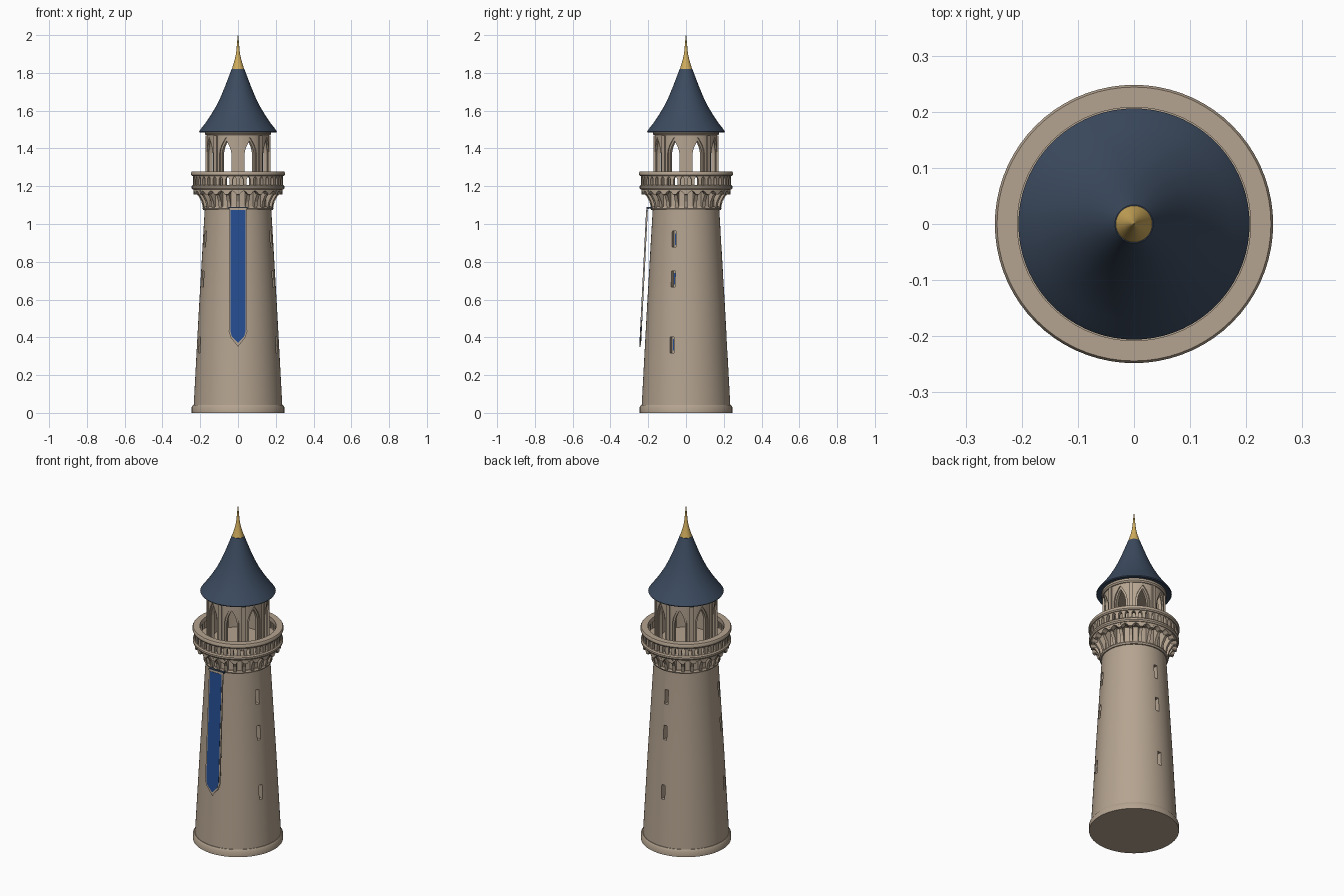
import bpy, bmesh
from math import sin, cos, pi, radians
from mathutils import Matrix, Vector

if "Cube" in bpy.data.objects:
    bpy.data.objects.remove(bpy.data.objects["Cube"], do_unlink=True)


def material(name, rgb):
    m = bpy.data.materials.new(name)
    m.use_nodes = True
    m.diffuse_color = (*rgb, 1)
    m.node_tree.nodes["Principled BSDF"].inputs["Base Color"].default_value = (*rgb, 1)
    return m


STONE = material("warm stone", (0.46, 0.37, 0.28))
SLATE = material("slate blue", (0.045, 0.07, 0.115))
GOLD = material("gold", (0.64, 0.42, 0.11))
CLOTH = material("banner blue", (0.018, 0.075, 0.28))


def finish(bm, name, mat, smooth=True):
    mesh = bpy.data.meshes.new(name)
    bm.to_mesh(mesh)
    bm.free()
    mesh.materials.append(mat)
    ob = bpy.data.objects.new(name, mesh)
    bpy.context.collection.objects.link(ob)
    if smooth:
        bpy.ops.object.select_all(action='DESELECT')
        ob.select_set(True)
        bpy.context.view_layer.objects.active = ob
        bpy.ops.object.shade_smooth_by_angle(angle=radians(35))
    return ob


def lathe(name, profile, mat, segs=72):
    """Spin a closed (radius, height) outline around z."""
    bm = bmesh.new()
    rings = [[bm.verts.new((r * cos(2 * pi * i / segs), r * sin(2 * pi * i / segs), z))
              for i in range(segs)] for r, z in profile]
    for k, ring in enumerate(rings):
        nxt = rings[(k + 1) % len(rings)]
        if profile[k][0] == 0 and profile[(k + 1) % len(rings)][0] == 0:
            continue
        for i in range(segs):
            j = (i + 1) % segs
            bm.faces.new((ring[i], ring[j], nxt[j], nxt[i]))
    bmesh.ops.remove_doubles(bm, verts=bm.verts, dist=1e-5)
    bmesh.ops.recalc_face_normals(bm, faces=bm.faces)
    return finish(bm, name, mat)


def arcade(name, r_in, r_out, z0, spring, apex, z1, bays, opening, steps=10):
    """Round wall pierced by a ring of pointed arches, with a pier at the front."""
    bm = bmesh.new()
    jamb = (1 - opening) / 2
    pts = [(0, z0), (jamb, z0)]
    for s in range(steps + 1):
        u = 2 * s / steps - 1
        pts.append((jamb + opening * s / steps,
                    spring + (apex - spring) * (1 - abs(u)) ** 0.6))
    pts += [(1 - jamb, z0), (1, z0)]

    def corners(bay, t, z):
        a = (bay + t) * 2 * pi / bays - pi / 2
        return [bm.verts.new((r * cos(a), r * sin(a), h))
                for r, h in ((r_out, z), (r_in, z), (r_out, z1), (r_in, z1))]

    for bay in range(bays):
        cols = [corners(bay, t, z) for t, z in pts]
        for k in range(len(pts) - 1):
            a, b = cols[k], cols[k + 1]
            bm.faces.new((b[0], a[0], a[1], b[1]))
            if pts[k][0] != pts[k + 1][0]:
                bm.faces.new((a[0], b[0], b[2], a[2]))
                bm.faces.new((b[1], a[1], a[3], b[3]))
                bm.faces.new((a[2], b[2], b[3], a[3]))
    bmesh.ops.remove_doubles(bm, verts=bm.verts, dist=1e-5)
    return finish(bm, name, STONE)


def add_box(bm, size, centre, angle=0):
    """Box with x pointing outward, turned around z."""
    m = Matrix.Rotation(angle, 4, 'Z') @ Matrix.Translation(centre) @ Matrix.Diagonal((*size, 1))
    bmesh.ops.create_cube(bm, size=1, matrix=m)


def add_plate(bm, outline, thickness, place):
    """Extrude a flat outline by a thickness; place maps (u, v, depth) to space."""
    front = [bm.verts.new(place(u, v, -thickness / 2)) for u, v in outline]
    back = [bm.verts.new(place(u, v, thickness / 2)) for u, v in outline]
    bm.faces.new(front)
    bm.faces.new(back[::-1])
    for i in range(len(outline)):
        j = (i + 1) % len(outline)
        bm.faces.new((front[j], front[i], back[i], back[j]))
    bmesh.ops.recalc_face_normals(bm, faces=bm.faces)


# Base and tapering shaft
lathe("plinth", [(0, 0), (0.245, 0), (0.245, 0.032), (0.238, 0.042), (0, 0.042)], STONE)
shaft = lathe("tower_shaft", [(0, 0.03), (0.235, 0.03), (0.207, 0.55), (0.176, 1.08),
                              (0.176, 1.19), (0, 1.19)], STONE)

# Narrow window slits on both sides and the back
cutter_bm, pane_bm = bmesh.new(), bmesh.new()
for angle in (radians(-20), radians(90), radians(200)):
    for z in (0.36, 0.71, 0.92):
        r = 0.235 - 0.057 * z
        add_box(cutter_bm, (0.06, 0.022, 0.085), (r, 0, z), angle)
        add_box(pane_bm, (0.006, 0.01, 0.06), (r - 0.028, 0, z), angle)
cutter = finish(cutter_bm, "slit_cutter", STONE, False)
cutter.hide_render = True
cutter.hide_viewport = True
cut = shaft.modifiers.new("slits", 'BOOLEAN')
cut.operation = 'DIFFERENCE'
cut.solver = 'EXACT'
cut.object = cutter
finish(pane_bm, "slit_panes", CLOTH, False)

# Corbelled gallery
lathe("corbel_ring", [(0.16, 1.073), (0.183, 1.073), (0.188, 1.082), (0.183, 1.092), (0.16, 1.092)], STONE)
BRACKETS = 24
bm = bmesh.new()
corbel = [(0.165, 1.085), (0.186, 1.085), (0.194, 1.12), (0.211, 1.15),
          (0.236, 1.17), (0.236, 1.188), (0.165, 1.188)]
for i in range(BRACKETS):
    turn = Matrix.Rotation(2 * pi * i / BRACKETS - pi / 2, 4, 'Z')
    add_plate(bm, corbel, 0.018, lambda u, v, d: turn @ Vector((u, d, v)))
finish(bm, "corbel_brackets", STONE, False)
arcade("corbel_arches", 0.205, 0.236, 1.156, 1.16, 1.176, 1.188, BRACKETS, 0.64, 6)
lathe("gallery_floor", [(0, 1.182), (0.24, 1.182), (0.246, 1.19), (0.246, 1.2),
                        (0.24, 1.207), (0, 1.207)], STONE)
arcade("balustrade", 0.216, 0.238, 1.205, 1.238, 1.252, 1.258, 40, 0.52, 6)
lathe("gallery_rail", [(0.208, 1.253), (0.243, 1.253), (0.248, 1.26), (0.248, 1.273),
                       (0.244, 1.279), (0.208, 1.279)], STONE)

# Open lantern room
arcade("lantern_wall", 0.138, 0.158, 1.205, 1.365, 1.44, 1.485, 8, 0.46, 14)
arcade("lantern_arch_trim", 0.15, 0.165, 1.205, 1.37, 1.458, 1.475, 8, 0.62, 14)
bm = bmesh.new()
for i in range(8):
    add_box(bm, (0.02, 0.02, 0.265), (0.162, 0, 1.335), i * pi / 4 - pi / 2)
finish(bm, "lantern_pilasters", STONE, False)
lathe("lantern_cornice", [(0, 1.47), (0.17, 1.47), (0.176, 1.478), (0.176, 1.492), (0, 1.492)], STONE)

# Flared roof and finial
lathe("roof", [(0, 1.49), (0.185, 1.49), (0.203, 1.485), (0.206, 1.49), (0.195, 1.506), (0.172, 1.535),
               (0.145, 1.575), (0.118, 1.62), (0.093, 1.67), (0.068, 1.73),
               (0.047, 1.785), (0.034, 1.82), (0, 1.82)], SLATE)
lathe("finial", [(0, 1.815), (0.034, 1.815), (0.027, 1.838), (0.018, 1.868), (0.011, 1.9),
                 (0.008, 1.925), (0.005, 1.96), (0.001, 2.0), (0, 2.0)], GOLD, 32)


# Hanging banner, leaning outward toward its tip
def banner_place(u, v, d):
    return Vector((u, -0.206 - 0.037 * (1.085 - v) / 0.735 + d, v))


def banner_outline(half, top, shoulder, tip):
    return [(-half * 0.94, top), (-half, shoulder), (-half * 0.8, shoulder - 0.03), (0, tip),
            (half * 0.8, shoulder - 0.03), (half, shoulder), (half * 0.94, top)]


bm = bmesh.new()
add_plate(bm, banner_outline(0.049, 1.085, 0.43, 0.35), 0.006, banner_place)
finish(bm, "banner_border", STONE, False)
bm = bmesh.new()
add_plate(bm, banner_outline(0.041, 1.075, 0.435, 0.37), 0.009, banner_place)
finish(bm, "banner_cloth", CLOTH, False)
bm = bmesh.new()
add_box(bm, (0.1, 0.012, 0.012), (0, -0.203, 1.085))
for side in (-1, 1):
    add_box(bm, (0.008, 0.04, 0.008), (side * 0.04, -0.185, 1.085))
finish(bm, "banner_rod", SLATE, False)
